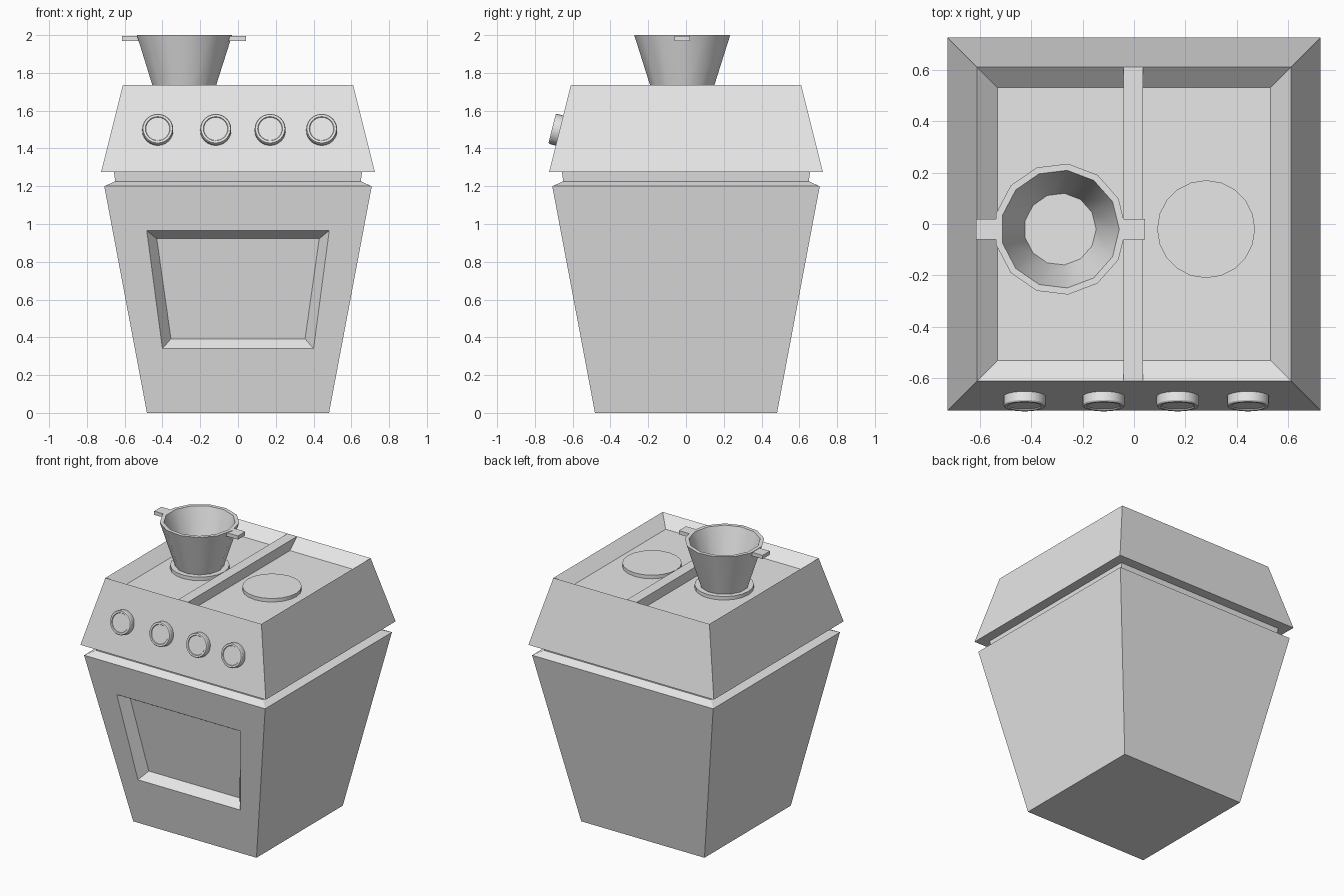
import bpy
import bmesh
import math
from mathutils import Matrix, Vector

cube = bpy.data.objects.get("Cube")
if cube:
    bpy.data.objects.remove(cube, do_unlink=True)

grey = bpy.data.materials.new("plain grey")
grey.use_nodes = True
GREY = (0.8, 0.8, 0.8, 1)
grey.diffuse_color = GREY
grey.node_tree.nodes["Principled BSDF"].inputs["Base Color"].default_value = GREY


def finish(name, bm, smooth=None):
    bmesh.ops.recalc_face_normals(bm, faces=bm.faces)
    mesh = bpy.data.meshes.new(name)
    bm.to_mesh(mesh)
    bm.free()
    mesh.materials.append(grey)
    obj = bpy.data.objects.new(name, mesh)
    bpy.context.collection.objects.link(obj)
    if smooth:
        bpy.ops.object.select_all(action="DESELECT")
        obj.select_set(True)
        bpy.context.view_layer.objects.active = obj
        bpy.ops.object.shade_smooth_by_angle(angle=math.radians(smooth))
    return obj


def bridge(bm, a, b):
    """Quads between two rings; returns them in order."""
    n = len(a)
    return [bm.faces.new((a[i], a[(i + 1) % n], b[(i + 1) % n], b[i])) for i in range(n)]


def loft_square(bm, profile):
    """Stack square rings given as (half width, height)."""
    corners = ((-1, -1), (1, -1), (1, 1), (-1, 1))
    rings = [[bm.verts.new((h * x, h * y, z)) for x, y in corners] for h, z in profile]
    sides = [bridge(bm, a, b) for a, b in zip(rings, rings[1:])]
    return rings, sides


def lathe(name, profile, sides, place, smooth):
    """Revolve (radius, height) points about z, cap both ends."""
    bm = bmesh.new()
    rings = []
    for r, z in profile:
        angles = [math.tau * i / sides for i in range(sides)]
        rings.append([bm.verts.new((r * math.cos(t), r * math.sin(t), z)) for t in angles])
    for a, b in zip(rings, rings[1:]):
        bridge(bm, a, b)
    bm.faces.new(rings[0])
    bm.faces.new(rings[-1])
    bm.transform(place)
    return finish(name, bm, smooth)


def box(name, low, high):
    bm = bmesh.new()
    low, high = Vector(low), Vector(high)
    bmesh.ops.create_cube(bm, size=1)
    bm.transform(Matrix.Translation((low + high) / 2) @ Matrix.Diagonal((*(high - low), 1)))
    return finish(name, bm)


# Tapered body with a sloping sill and a neck under the hood
BASE, SHOULDER, BODY_H = 0.482, 0.708, 1.2
bm = bmesh.new()
rings, sides = loft_square(bm, [(BASE, 0), (SHOULDER, BODY_H), (0.65, 1.226), (0.66, 1.3)])
bm.faces.new(rings[0])
bm.faces.new(rings[-1])

# Recessed oven door panel in the leaning front face
front = sides[0][0]
bm.faces.remove(front)
lean = (SHOULDER - BASE) / BODY_H
inward = Vector((0, 1, lean)).normalized()


def front_ring(low, low_half, high, high_half, depth):
    points = ((-low_half, low), (low_half, low), (high_half, high), (-high_half, high))
    return [bm.verts.new(Vector((x, -BASE - lean * z, z)) + inward * depth) for x, z in points]


edge = [rings[0][0], rings[0][1], rings[1][1], rings[1][0]]
lip = front_ring(0.34, 0.4, 0.965, 0.483, 0)
panel = front_ring(0.38, 0.355, 0.91, 0.43, 0.065)
bridge(bm, edge, lip)
bridge(bm, lip, panel)
bm.faces.new(panel)
finish("oven_body", bm)

# Flared hood with a sunken cooktop
RIM_Z, FLOOR_Z = 1.735, 1.665
bm = bmesh.new()
rings, _ = loft_square(bm, [(0.65, 1.275), (0.725, 1.275), (0.61, RIM_Z), (0.53, FLOOR_Z)])
bm.faces.new(rings[-1])
finish("cooktop_hood", bm)
box("cooktop_divider", (-0.04, -0.609, FLOOR_Z), (0.035, 0.609, RIM_Z))

# Burner plates
BURNER_Z = 1.69
for name, x in (("right_burner", -0.285), ("left_burner", 0.28)):
    place = Matrix.Translation((x, -0.02, 0))
    lathe(name, [(0.19, FLOOR_Z), (0.19, BURNER_Z)], 20, place, 30)

# Flared pot with thirteen sides and two grips
POT_X, POT_Y = -0.287, -0.02
pot = [(0.157, BURNER_Z), (0.256, 2.0), (0.23, 2.0), (0.14, BURNER_Z + 0.01)]
lathe("pot", pot, 13, Matrix.Translation((POT_X, POT_Y, 0)), 30)
for name, start, end in (("pot_grip_right", -0.613, -0.52), ("pot_grip_left", -0.052, 0.042)):
    box(name, (start, POT_Y - 0.04, 1.97), (end, POT_Y + 0.04, 1.996))

# Control knobs set square to the sloping hood front
normal = Vector((0, -0.46, 0.115)).normalized()
turn = normal.to_track_quat("Z", "Y").to_matrix().to_4x4()
knob = [(0.082, -0.005), (0.082, 0.034), (0.078, 0.04), (0.066, 0.04), (0.063, 0.035)]
for i, x in enumerate((-0.425, -0.118, 0.17, 0.443)):
    place = Matrix.Translation((x, -0.67, 1.495)) @ turn
    lathe(f"control_knob_{i + 1}", knob, 24, place, 30)
